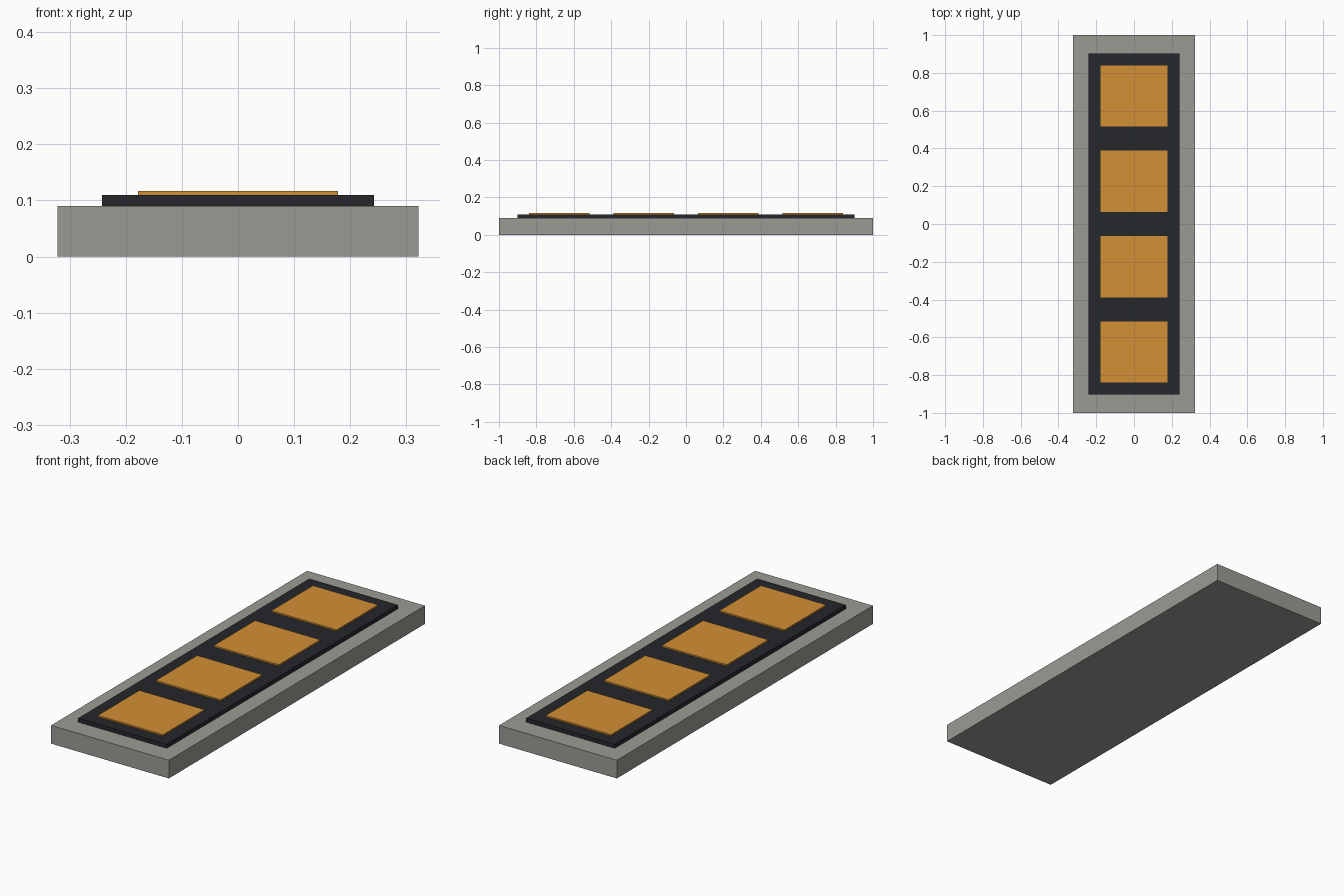
import bpy

if "Cube" in bpy.data.objects:
    bpy.data.objects.remove(bpy.data.objects["Cube"])


def material(name, color):
    mat = bpy.data.materials.new(name)
    mat.diffuse_color = (*color, 1)
    mat.use_nodes = True
    mat.node_tree.nodes["Principled BSDF"].inputs["Base Color"].default_value = mat.diffuse_color
    return mat


def box(name, width, depth, z0, z1, mat, y=0):
    bpy.ops.mesh.primitive_cube_add(size=1, location=(0, y, (z0 + z1) / 2))
    obj = bpy.context.object
    obj.name = name
    obj.scale = (width, depth, z1 - z0)
    bpy.ops.object.transform_apply(location=False, rotation=False, scale=True)
    obj.data.materials.append(mat)
    return obj


grey = material("warm_grey", (0.33, 0.33, 0.30))
dark = material("dark", (0.018, 0.02, 0.024))
amber = material("amber", (0.65, 0.28, 0.035))

# Base slab
box("base", 0.644, 2.0, 0, 0.09, grey)

# Dark panel, running through the slab down to the ground
box("panel", 0.484, 1.804, 0, 0.11, dark)

# Row of four raised amber tiles
for i in range(4):
    box(f"tile_{i + 1}", 0.356, 0.324, 0.103, 0.117, amber, y=(i - 1.5) * 0.452)
